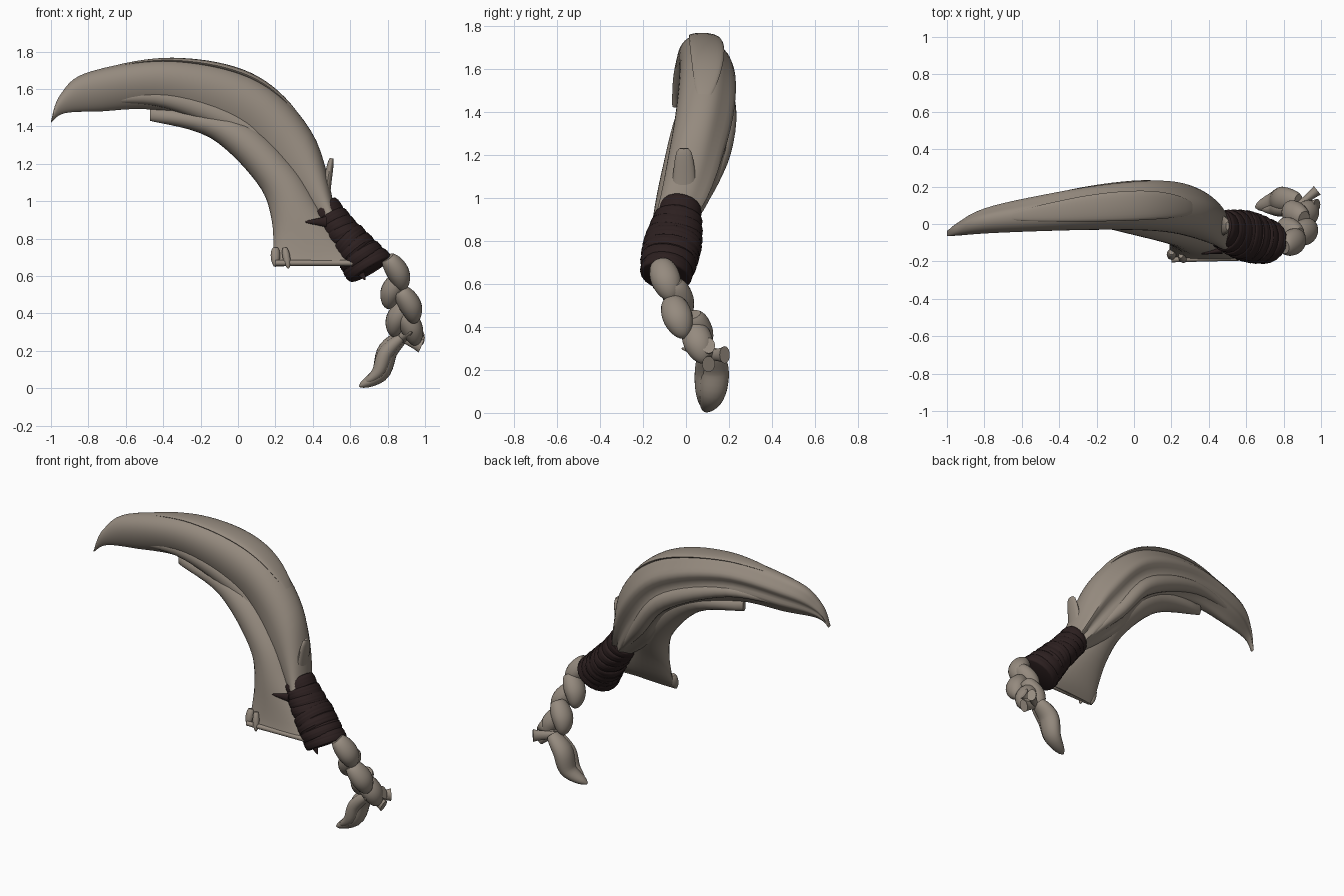
import bpy, bmesh, random
from math import sin, cos, pi, tau, radians
from mathutils import Vector, Matrix

random.seed(4)
cube = bpy.data.objects.get("Cube")
if cube:
    bpy.data.objects.remove(cube, do_unlink=True)


def material(name, colour):
    mat = bpy.data.materials.new(name)
    mat.use_nodes = True
    mat.diffuse_color = (*colour, 1)
    for node in mat.node_tree.nodes:
        if node.type == "BSDF_PRINCIPLED":
            node.inputs["Base Color"].default_value = mat.diffuse_color
            node.inputs["Roughness"].default_value = .8
    return mat


BONE = material("warm grey", (.3, .255, .21))
DARK = material("dark brown", (.025, .014, .014))


def steps(count):
    return [i / count for i in range(count + 1)]


def along(points, t):
    """Point at fraction t of a smooth curve through the given points."""
    last = len(points) - 1
    index = min(int(t * last), last - 1)
    f = t * last - index
    before, start, end, after = (
        Vector(points[min(max(index + k, 0), last)]) for k in (-1, 0, 1, 2))
    bend = 2 * before - 5 * start + 4 * end - after
    twist = 3 * (start - end) + after - before
    return start + f / 2 * (end - before + f * (bend + f * twist))


def skin(name, rings, mat):
    """Join rings of points into a closed, smooth shaded surface."""
    bm = bmesh.new()
    loops = [[bm.verts.new(point) for point in ring] for ring in rings]
    for lower, upper in zip(loops, loops[1:]):
        for j in range(len(lower)):
            bm.faces.new((lower[j - 1], lower[j], upper[j], upper[j - 1]))
    bm.faces.new(loops[0])
    bm.faces.new(loops[-1])
    bmesh.ops.recalc_face_normals(bm, faces=bm.faces)
    mesh = bpy.data.meshes.new(name)
    bm.to_mesh(mesh)
    bm.free()
    mesh.materials.append(mat)
    obj = bpy.data.objects.new(name, mesh)
    bpy.context.collection.objects.link(obj)
    bpy.ops.object.select_all(action="DESELECT")
    obj.select_set(True)
    bpy.context.view_layer.objects.active = obj
    bpy.ops.object.shade_smooth_by_angle(angle=radians(40))


def circle(sides):
    return [(cos(tau * j / sides), sin(tau * j / sides)) for j in range(sides)]


def blade_point(outer, inner, middle, half, t, u, v):
    """Place u (inner to outer edge) and v (front to back) on a curved blade."""
    a, b = along(outer, t), along(inner, t)
    edge = (a + b) / 2 + (a - b) / 2 * u
    return Vector((edge.x, middle(t) + half(t) * v, edge.y))


def plump(s):
    return sin(pi * (.15 + .84 * s)) ** .7


def taper(s):
    return 1 - .9 * s


def even(s):
    return 1


def tube(name, path, wide, deep, shape=plump, mat=BONE, lean=Matrix.Identity(3)):
    """Oval tube along a path: wide in the bend plane, deep across it."""
    rings = []
    for s in steps(16):
        centre = along(path, s)
        course = along(path, min(s + .02, 1)) - along(path, max(s - .02, 0))
        course.normalize()
        across = Vector((0, 1, 0))
        across = (across - course * across.dot(course)).normalized()
        side = course.cross(across)
        size = shape(s)
        rings.append([centre + lean @ (side * u * wide * size + across * v * deep * size)
                      for u, v in circle(20)])
    skin(name, rings, mat)


# Main curved horn: edges in the x-z plane, depth by rule
HORN = (
    [(-1, 1.43), (-.95, 1.57), (-.8, 1.69), (-.35, 1.76), (.1, 1.66), (.4, 1.36), (.52, .95)],
    [(-1, 1.42), (-.93, 1.47), (-.75, 1.48), (-.4, 1.48), (0, 1.3), (.2, 1.05), (.45, .85)],
    lambda t: .15 * sin(pi * t ** 1.7) - .05,
    lambda t: .015 + .135 * sin(pi * .77 * t ** 1.5),
)


def horn_section(u, v):
    """Thick outer back, thinner inner edge, broad grooves along the rear face."""
    groove = .1 * max(v, 0) * (1 + cos(2.5 * pi * u))
    return u, v * (.9 + .2 * u) - groove


skin("main_horn", [[blade_point(*HORN, t, *horn_section(u, v)) for u, v in circle(48)]
                   for t in steps(40)], BONE)


# Layered locks lying on the horn surface
def horn_lock(name, start, end, u, v, width, depth):
    rings = []
    for s in steps(24):
        t = start + (end - start) * s
        size = .05 + sin(pi * s) ** .5
        rings.append([blade_point(*HORN, t, u + width * size * a, v + depth * size * b)
                      for a, b in circle(20)])
    skin(name, rings, BONE)


horn_lock("front_lock", .35, .96, -.5, -.4, .4, .45)
horn_lock("back_lock", .33, .98, -.4, .5, .3, .4)
horn_lock("crest_tongue", .38, .79, .96, 0, .1, .55)

# Inner lock spreading into the thin lower flap
FLAP = (
    [(-.47, 1.5), (0, 1.45), (.3, 1.2), (.45, .95), (.62, .67)],
    [(-.47, 1.43), (-.15, 1.34), (.1, 1.1), (.18, .9), (.19, .65)],
    lambda t: .07 - .25 * t * t,
    lambda t: .015 + .1 * sin(pi * t ** .9),
)
skin("inner_flap", [[blade_point(*FLAP, t, u, v) for u, v in circle(24)]
                    for t in steps(24)], BONE)

# Rolled lip and curled corner of the flap
tube("flap_lip", [(.2, -.19, .67), (.62, -.18, .67)], .015, .015, even)
tube("flap_corner", [(.2, -.15, .75), (.2, -.18, .65)], .025, .025)
tube("flap_curl", [(.25, -.17, .75), (.27, -.2, .64)], .02, .02, plump)

# Upright splinter above the binding
tube("splinter", [(.46, -.03, .9), (.47, -.01, 1.05), (.5, -.01, 1.23)], .03, .07,
     lambda s: (1.02 - s) ** .3)

# Binding: a core wrapped with overlapping tilted bands
top, bottom = Vector((.475, -.03, .93)), Vector((.69, -.09, .66))
axis = (bottom - top).normalized()
tube("binding_core", [top, bottom], .09, .1, even, DARK)
BANDS = 8
for i in range(BANDS):
    t = i / (BANDS - 1)
    middle = top.lerp(bottom, t)
    lean = Matrix.Rotation(random.uniform(-.2, .2), 3, "Y")
    tube(f"binding_band_{i + 1}", [middle - axis * .035, middle + axis * .035],
         .095 + .035 * t * t, .1 + .035 * sin(pi * t * .8),
         lambda s: .91 + .1 * sin(pi * s) ** .5 + random.uniform(0, .02), DARK, lean)

# Torn ends of the binding
tube("torn_end_upper", [(.47, -.14, .89), (.36, -.16, .89)], .03, .02, taper, DARK)
tube("torn_end_lower", [(.65, -.14, .63), (.68, -.15, .58)], .03, .02, taper, DARK)

# Braided cord: lobes cross alternately along a bending line
CORD = [(.82, -.07, .61), (.88, -.03, .46), (.89, .08, .32)]
LOBES = 5
for i in range(LOBES):
    hand = 1 if i % 2 else -1
    centre = along(CORD, (i / (LOBES - 1)) ** .8) + Vector((-.02, .02, 0)) * hand
    reach = Vector((.04 * hand, -.03, .09))
    bow = Vector((-.02 * hand, 0, 0))
    tube(f"braid_strand_{i + 1}", [centre + reach, centre + bow, centre - reach], .06, .07)

# Knot ends flaring out of the braid
KNOT = Vector((.88, .1, .27))
for i, (a, b) in enumerate(circle(3)):
    flare = Vector((.1, .03 + .05 * a, .05 * b))
    tube(f"knot_end_{i + 1}", [KNOT, KNOT + flare], .04, .03, lambda s: .6 + .4 * s * s)
tube("knot_spike", [KNOT, (.93, -.02, .3)], .03, .03, taper)

# Curling tail tuft in two strands
tube("tail_back", [(.88, .12, .28), (.8, .13, .2), (.76, .12, .08), (.65, .09, .01)], .055, .07)
tube("tail_front", [(.87, .08, .27), (.79, .08, .19), (.75, .08, .09), (.68, .08, .03)], .04, .04)
